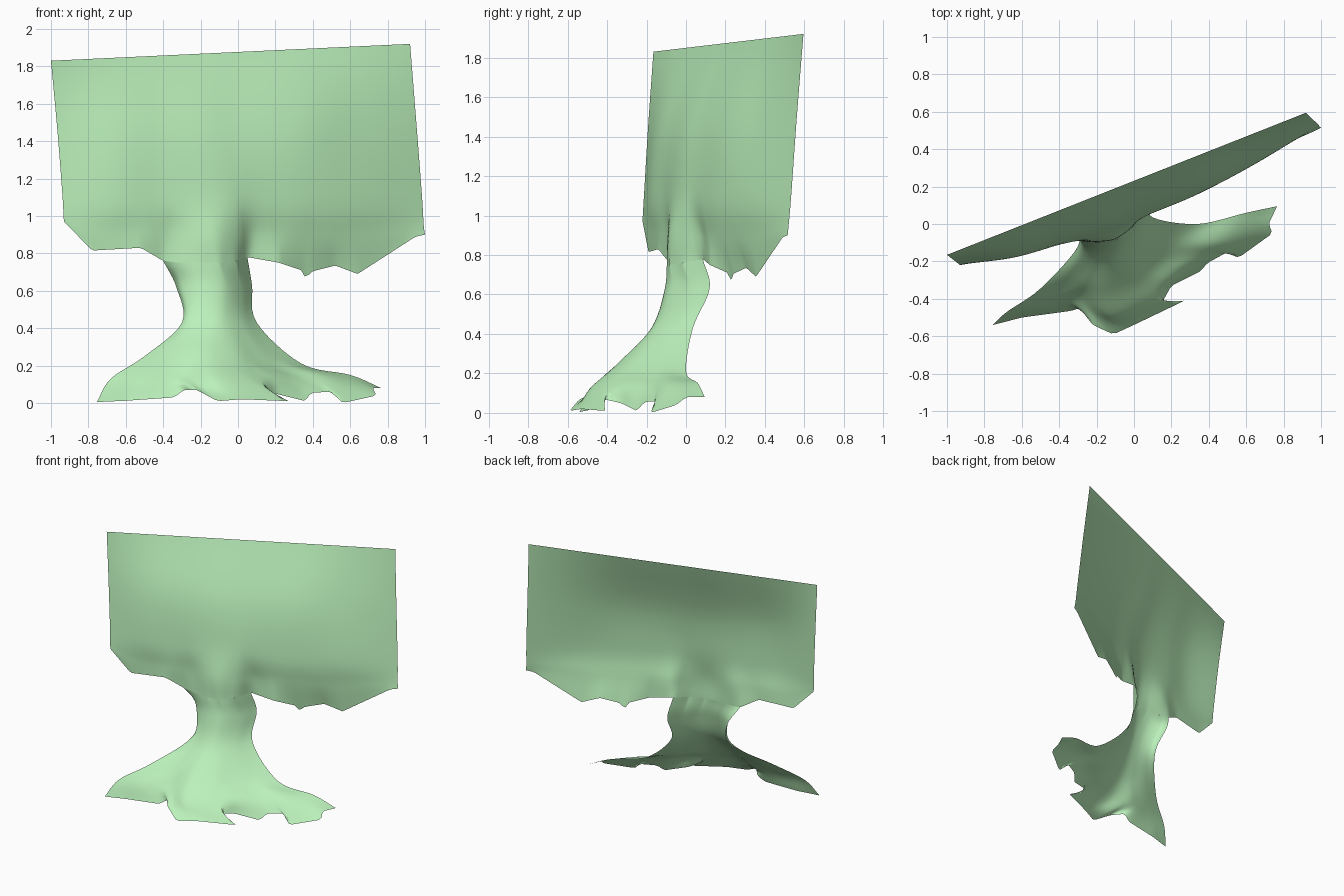
import bpy
from mathutils import Vector

mat = bpy.data.materials.new("pale_green")
mat.diffuse_color = (0.50, 0.88, 0.50, 1)


def spline(p, i, f, smooth):
    """Point at fraction f of segment i, straight or Catmull-Rom."""
    b, c = p[i], p[i + 1]
    if not smooth:
        return b.lerp(c, f)
    a = p[i - 1] if i > 0 else b * 2 - c
    d = p[i + 2] if i + 2 < len(p) else c * 2 - b
    return 0.5 * (2 * b + (c - a) * f + (2 * a - 5 * b + 4 * c - d) * f ** 2
                  + (3 * b - a - 3 * c + d) * f ** 3)


def sample(row, n, smooth, by_x):
    """Spread n + 1 points evenly along a row, by x or by length."""
    p = [Vector(v) for v in row]
    t = [0.0]
    for a, b in zip(p, p[1:]):
        t.append(t[-1] + (b.x - a.x if by_x else (b - a).length))
    out = []
    for k in range(n + 1):
        s = t[-1] * k / n
        i = 0
        while i < len(p) - 2 and t[i + 1] < s:
            i += 1
        out.append(spline(p, i, (s - t[i]) / (t[i + 1] - t[i]), smooth))
    return out


def loft(name, rows, n, steps, by_x=False):
    """Open sheet through rows listed bottom to top, left to right."""
    last = len(rows) - 1
    lines = [sample(r, n, 0 < k < last, by_x) for k, r in enumerate(rows)]
    cols = list(zip(*lines))
    verts = [spline(c, i, s / steps, True)
             for i in range(last) for s in range(steps) for c in cols]
    verts += lines[-1]
    w = n + 1
    faces = [(r * w + c, r * w + c + 1, (r + 1) * w + c + 1, (r + 1) * w + c)
             for r in range(last * steps) for c in range(n)]
    mesh = bpy.data.meshes.new(name)
    mesh.from_pydata(verts, [], faces)
    mesh.polygons.foreach_set("use_smooth", [True] * len(faces))
    mesh.materials.append(mat)
    bpy.context.collection.objects.link(bpy.data.objects.new(name, mesh))


# Shared seam where the trunk runs into the canopy
seam = [(-.40, -.085, .76), (-.32, -.09, .75), (-.20, -.097, .75),
        (-.10, -.085, .75), (-.01, -.02, .76), (.05, .085, .78)]

# Canopy: leaning, bowed sheet with a ragged lower edge
canopy_low = [
    [(-.93, -.22, .97), (-.78, -.19, .815), (-.52, -.14, .83)] + seam +
    [(.22, .12, .75), (.34, .21, .71), (.36, .23, .67), (.40, .24, .705),
     (.52, .305, .735), (.64, .355, .69), (.95, .49, .89), (1, .515, .9)],
    [(-.933, -.219, 1.0), (-.78, -.195, .92), (-.52, -.14, .92),
     (-.36, -.09, .91), (-.20, -.092, .9), (-.10, -.075, .9),
     (0, -.005, .9), (.07, .075, .9), (.20, .115, .9), (.35, .18, .9),
     (.65, .335, .9), (.993, .52, .95)],
]
canopy_high = [
    [(-.938, -.213, 1.1), (-.65, -.18, 1.1), (-.40, -.11, 1.1),
     (-.18, -.06, 1.1), (-.05, -.015, 1.1), (.08, .05, 1.1),
     (.35, .165, 1.1), (.65, .325, 1.1), (.984, .533, 1.1)],
    [(-.965, -.192, 1.45), (-.65, -.145, 1.45), (-.40, -.07, 1.45),
     (-.18, -.002, 1.45), (0, .07, 1.45), (.35, .215, 1.46),
     (.65, .385, 1.47), (.955, .56, 1.48)],
    [(-1, -.165, 1.83), (.92, .595, 1.92)],
]
loft("canopy", canopy_low + canopy_high, 96, 8, by_x=True)

# Roots: jagged ground outline, then two rows climbing to the trunk
roots = [
    [(-.755, -.54, .005), (-.60, -.50, .012), (-.34, -.465, .03),
     (-.29, -.45, .07), (-.22, -.54, .07), (-.11, -.59, .01),
     (.02, -.53, .02), (.27, -.41, .01), (.15, -.42, .07), (.20, -.33, .05),
     (.36, -.25, .01), (.39, -.21, .055), (.50, -.15, .06),
     (.56, -.18, 0), (.74, -.05, .04), (.72, 0, .08), (.765, .095, .08)],
    [(-.68, -.47, .13), (-.50, -.44, .13), (-.30, -.41, .14),
     (-.13, -.49, .12), (.03, -.43, .13), (.16, -.32, .14),
     (.33, -.18, .13), (.48, -.09, .14), (.60, .06, .15)],
    [(-.50, -.345, .25), (-.36, -.32, .25), (-.25, -.32, .26),
     (-.14, -.345, .25), (0, -.30, .24), (.12, -.20, .23),
     (.23, -.09, .23), (.34, 0, .21)],
]

# Trunk: half-open tube, hollow at the back
trunk = [
    [(-.30, -.12, .43), (-.27, -.155, .43), (-.18, -.175, .43),
     (-.08, -.16, .43), (.02, -.08, .43), (.10, .035, .43)],
    [(-.33, -.02, .62), (-.30, -.07, .62), (-.20, -.108, .62),
     (-.08, -.09, .62), (.01, 0, .62), (.075, .12, .63)],
    seam,
]
loft("trunk_and_roots", roots + trunk, 72, 6)
